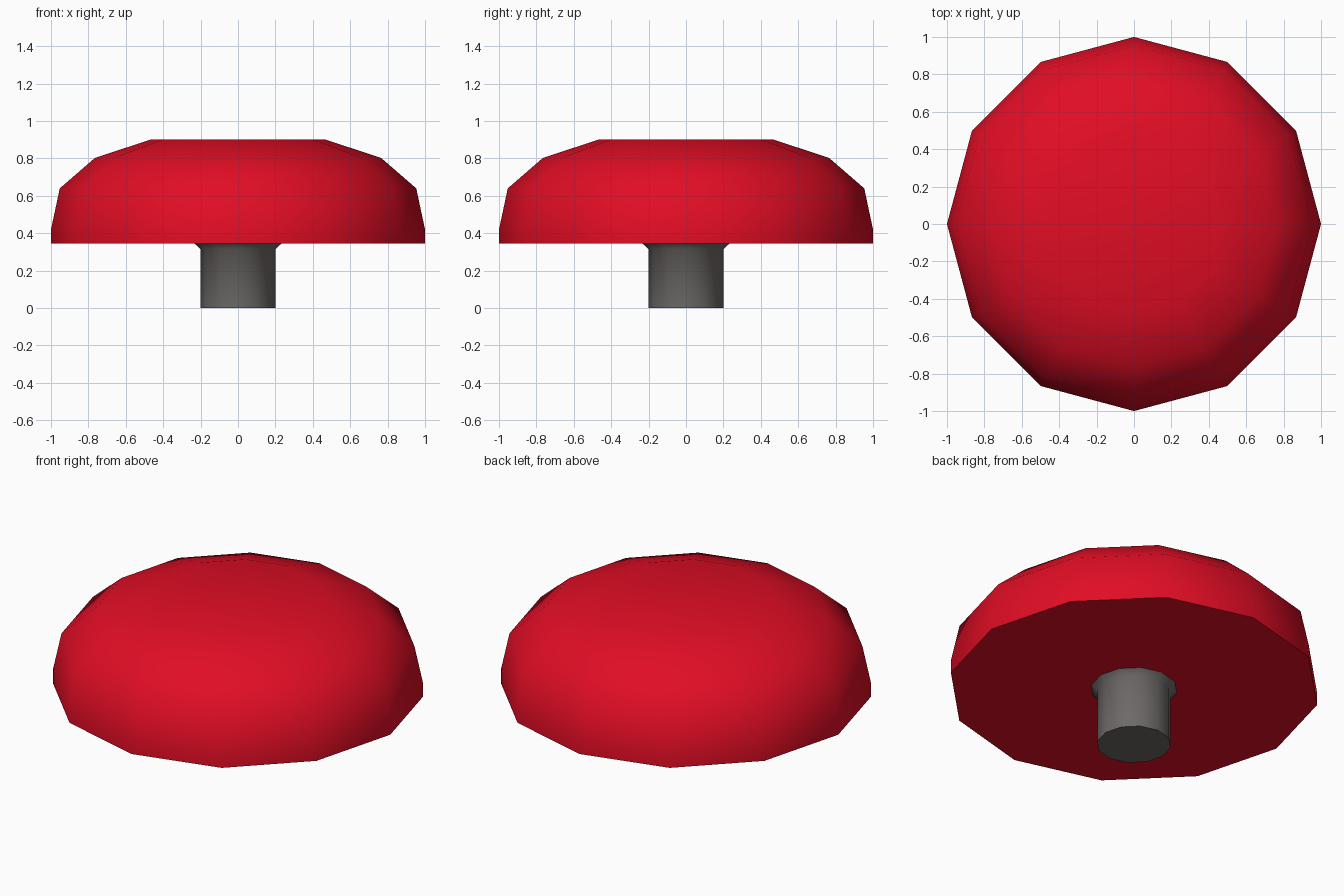
import bpy, bmesh, math

if "Cube" in bpy.data.objects:
    bpy.data.objects.remove(bpy.data.objects["Cube"])


def material(name, colour):
    m = bpy.data.materials.new(name)
    m.diffuse_color = (*colour, 1)
    m.use_nodes = True
    m.node_tree.nodes["Principled BSDF"].inputs["Base Color"].default_value = m.diffuse_color
    return m


def lathe(name, profile, mat, sides=12):
    """Turn a (radius, height) profile into a closed, smooth-shaded solid."""
    bm = bmesh.new()
    rings = [[bm.verts.new((r * math.cos(2 * math.pi * i / sides),
                            r * math.sin(2 * math.pi * i / sides), z))
              for i in range(sides)] for r, z in profile]
    for a, b in zip(rings, rings[1:]):
        for i in range(sides):
            j = (i + 1) % sides
            bm.faces.new((a[i], a[j], b[j], b[i]))
    bm.faces.new(rings[0][::-1])
    bm.faces.new(rings[-1])
    me = bpy.data.meshes.new(name)
    bm.to_mesh(me)
    bm.free()
    me.materials.append(mat)
    ob = bpy.data.objects.new(name, me)
    bpy.context.collection.objects.link(ob)
    bpy.ops.object.select_all(action='DESELECT')
    ob.select_set(True)
    bpy.context.view_layer.objects.active = ob
    bpy.ops.object.shade_smooth_by_angle(angle=math.radians(50))
    return ob


red = material("red", (0.75, 0.004, 0.018))
grey = material("dark grey", (0.15, 0.14, 0.135))

# Domed button cap with a flat underside
lathe("cap", [(1, 0.345), (1, 0.42), (0.953, 0.64), (0.765, 0.803), (0.47, 0.9)], red)

# Stem flaring where it meets the cap
lathe("stem", [(0.2, 0), (0.2, 0.315), (0.235, 0.347)], grey)
